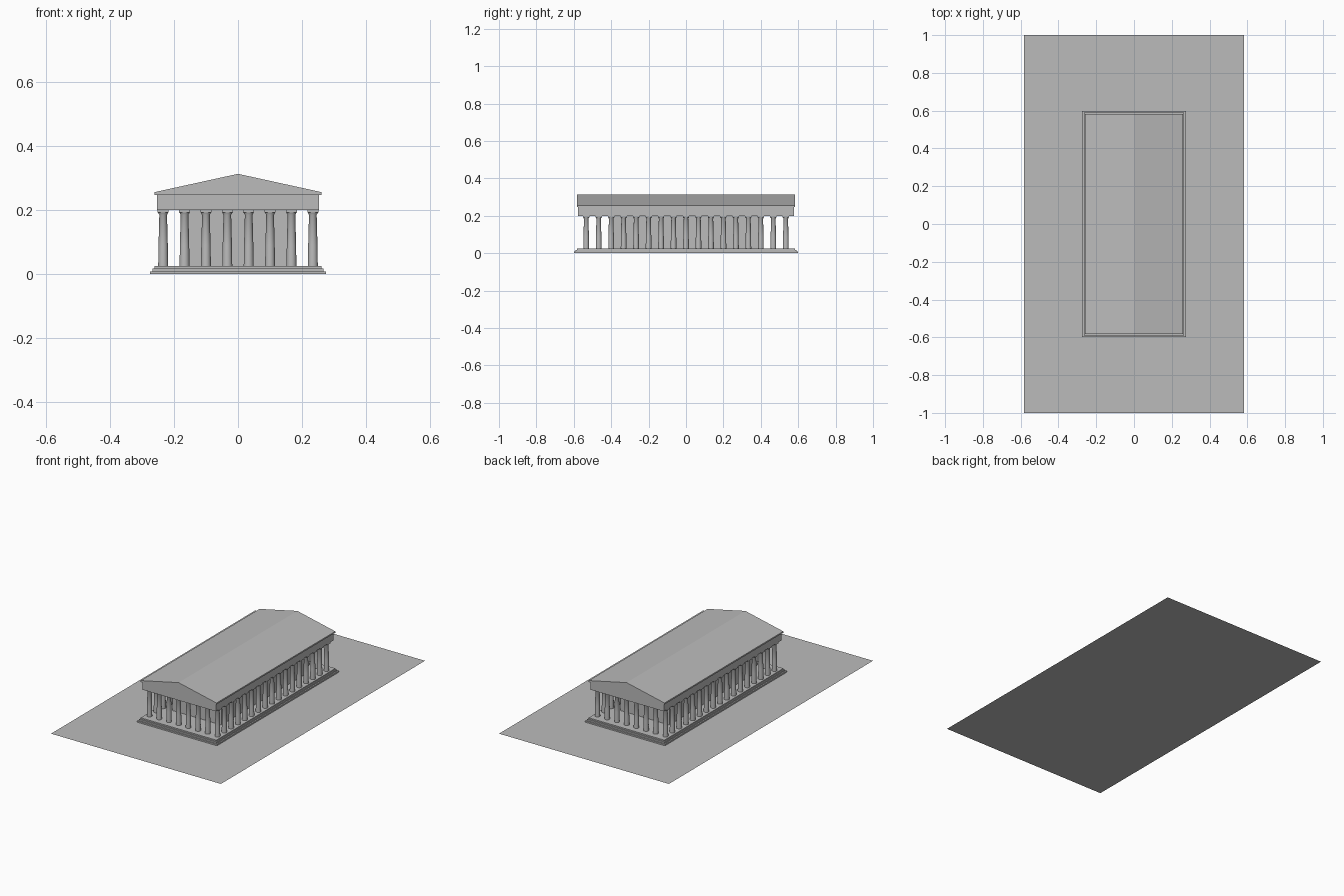
import bpy, bmesh, math

old = bpy.data.objects.get("Cube")
if old:
    bpy.data.objects.remove(old, do_unlink=True)

# One stone material
stone = bpy.data.materials.new("grey stone")
stone.use_nodes = True
GREY = (0.5, 0.5, 0.5, 1)
stone.diffuse_color = GREY
stone.node_tree.nodes["Principled BSDF"].inputs["Base Color"].default_value = GREY


def make(name, bm):
    bmesh.ops.recalc_face_normals(bm, faces=bm.faces)
    mesh = bpy.data.meshes.new(name)
    bm.to_mesh(mesh)
    bm.free()
    mesh.materials.append(stone)
    ob = bpy.data.objects.new(name, mesh)
    bpy.context.collection.objects.link(ob)
    return ob


def prism(name, profile, half_len):
    """Extrude an x-z outline along y."""
    bm = bmesh.new()
    face = bm.faces.new([bm.verts.new((x, -half_len, z)) for x, z in profile])
    out = bmesh.ops.extrude_face_region(bm, geom=[face])["geom"]
    verts = [v for v in out if isinstance(v, bmesh.types.BMVert)]
    bmesh.ops.translate(bm, verts=verts, vec=(0, 2 * half_len, 0))
    return make(name, bm)


def block(name, hx, hy, z0, z1):
    return prism(name, [(-hx, z0), (hx, z0), (hx, z1), (-hx, z1)], hy)


# Ground sheet
bm = bmesh.new()
bm.faces.new([bm.verts.new(p) for p in
              ((-.583, -1, 0), (.583, -1, 0), (.583, 1, 0), (-.583, 1, 0))])
make("ground_sheet", bm)

# Stepped base
block("lower_step", .274, .598, .0005, .009)
block("middle_step", .266, .590, .009, .018)
block("upper_step", .260, .583, .018, .026)

# Inner chamber, beam and gabled roof
block("inner_chamber", .167, .402, .026, .2)
block("entablature", .252, .577, .2, .247)
prism("gabled_roof", [(-.26, .247), (.26, .247), (.26, .256),
                      (0, .313), (-.26, .256)], .582)

# Column: turned shaft with flared capital, plus a square cap
SIDES = 16
shaft = [(.0155, .026), (.0145, .09), (.012, .185), (.0165, .193)]
bm = bmesh.new()
rings = [[bm.verts.new((r * math.cos(a), r * math.sin(a), z))
          for a in (2 * math.pi * i / SIDES for i in range(SIDES))]
         for r, z in shaft]
for low, high in zip(rings, rings[1:]):
    for i in range(SIDES):
        j = (i + 1) % SIDES
        bm.faces.new((low[i], low[j], high[j], high[i]))
cap = bmesh.ops.create_cube(bm, size=1)["verts"]
bmesh.ops.scale(bm, vec=(.034, .034, .008), verts=cap)
bmesh.ops.translate(bm, vec=(0, 0, .1965), verts=cap)
column = make("column", bm)
bpy.context.view_layer.objects.active = column
column.select_set(True)
bpy.ops.object.shade_smooth_by_angle(angle=math.radians(35))

# Colonnade around the edge: 8 across, 17 along
NX, NY, GAP = 8, 17, .0667
spots = [(i, j) for i in range(NX) for j in range(NY)
         if i in (0, NX - 1) or j in (0, NY - 1)]
for n, (i, j) in enumerate(spots):
    ob = column if n == 0 else column.copy()
    if n:
        bpy.context.collection.objects.link(ob)
    ob.name = f"column_{n + 1}"
    ob.location = ((i - (NX - 1) / 2) * GAP, (j - (NY - 1) / 2) * GAP, 0)
